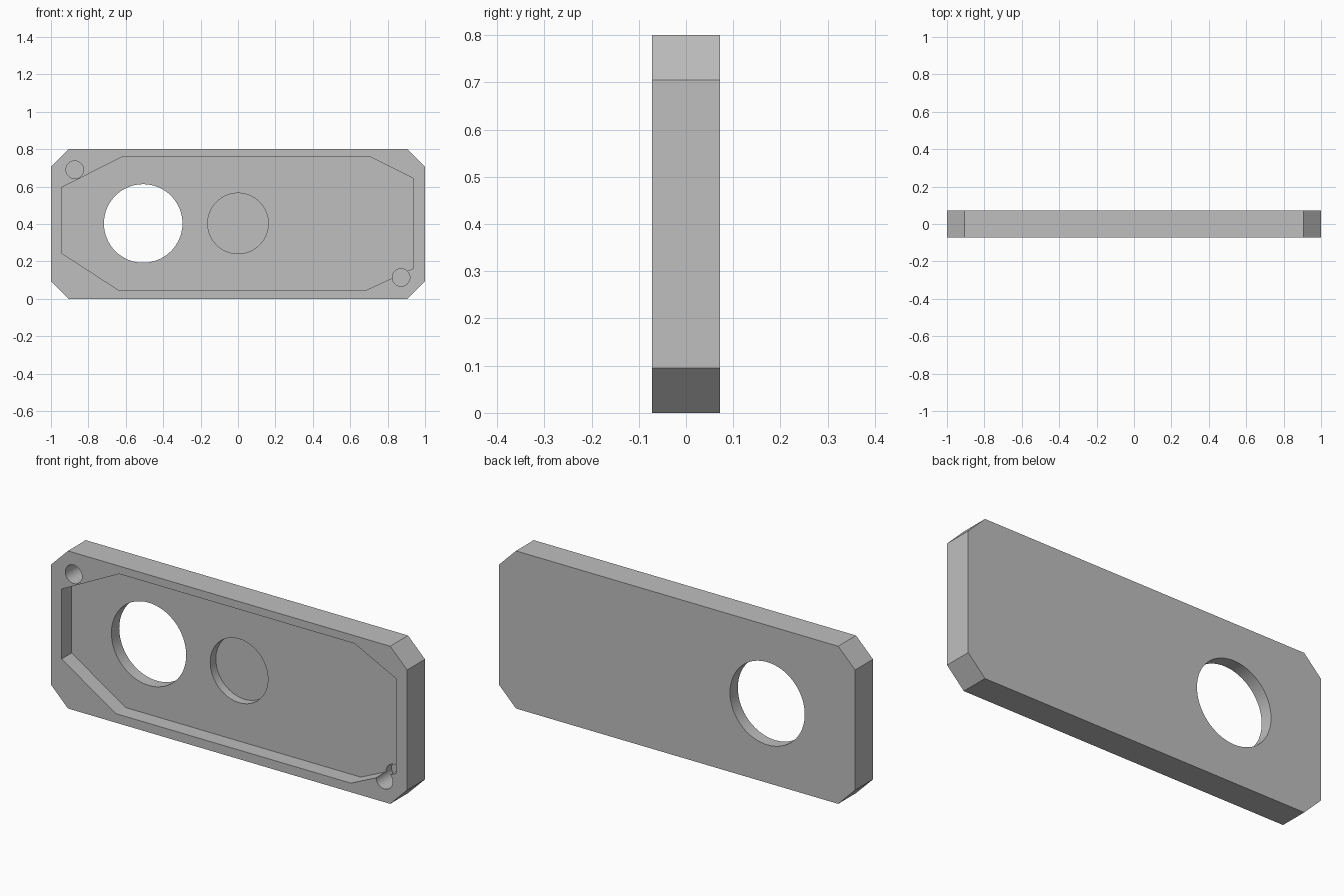
import bpy
import bmesh
from math import cos, sin, tau, radians

if "Cube" in bpy.data.objects:
    bpy.data.objects.remove(bpy.data.objects["Cube"])

grey = bpy.data.materials.new("plain grey")
grey.use_nodes = True
colour = (0.52, 0.52, 0.52, 1)
grey.diffuse_color = colour
grey.node_tree.nodes["Principled BSDF"].inputs["Base Color"].default_value = colour

HALF = 0.0715            # half the plate thickness
HEIGHT = 0.8
CHAMFER = 0.095


def prism(name, outline, y0, y1):
    """Extrude an (x, z) outline from y0 to y1."""
    bm = bmesh.new()
    face = bm.faces.new([bm.verts.new((x, y0, z)) for x, z in outline])
    extruded = bmesh.ops.extrude_face_region(bm, geom=[face])["geom"]
    verts = [g for g in extruded if isinstance(g, bmesh.types.BMVert)]
    bmesh.ops.translate(bm, verts=verts, vec=(0, y1 - y0, 0))
    bmesh.ops.recalc_face_normals(bm, faces=bm.faces)
    mesh = bpy.data.meshes.new(name)
    bm.to_mesh(mesh)
    bm.free()
    mesh.materials.append(grey)
    obj = bpy.data.objects.new(name, mesh)
    bpy.context.collection.objects.link(obj)
    return obj


def circle(x, z, r, n=64):
    return [(x + r * cos(tau * i / n), z + r * sin(tau * i / n)) for i in range(n)]


def cut(target, name, outline, depth):
    """Sink an outline into the front face to the given depth."""
    cutter = prism(name, outline, -HALF - 0.05, -HALF + depth)
    cutter.hide_render = True
    mod = target.modifiers.new(name, "BOOLEAN")
    mod.operation = "DIFFERENCE"
    mod.solver = "EXACT"
    mod.object = cutter
    bpy.ops.object.modifier_apply(modifier=mod.name)
    bpy.data.objects.remove(cutter)


# Plate with chamfered corners
c = CHAMFER
plate = prism("plate", [
    (-1 + c, 0), (1 - c, 0), (1, c), (1, HEIGHT - c),
    (1 - c, HEIGHT), (-1 + c, HEIGHT), (-1, HEIGHT - c), (-1, c)], -HALF, HALF)
bpy.ops.object.select_all(action="DESELECT")
plate.select_set(True)
bpy.context.view_layer.objects.active = plate

# Wide shallow pocket in the front
cut(plate, "pocket", [
    (-0.94, 0.242), (-0.637, 0.046), (0.684, 0.046), (0.938, 0.163),
    (0.938, 0.644), (0.705, 0.76), (-0.617, 0.76), (-0.94, 0.597)], 0.08)

# Through opening, blind round recess and two corner screw holes
cut(plate, "through_opening", circle(-0.507, 0.403, 0.21), 0.3)
cut(plate, "round_recess", circle(0, 0.403, 0.162), 0.125)
for x, z in ((-0.873, 0.69), (0.872, 0.114)):
    cut(plate, "screw_hole", circle(x, z, 0.047, 32), 0.125)

bpy.ops.object.shade_smooth_by_angle(angle=radians(30))
